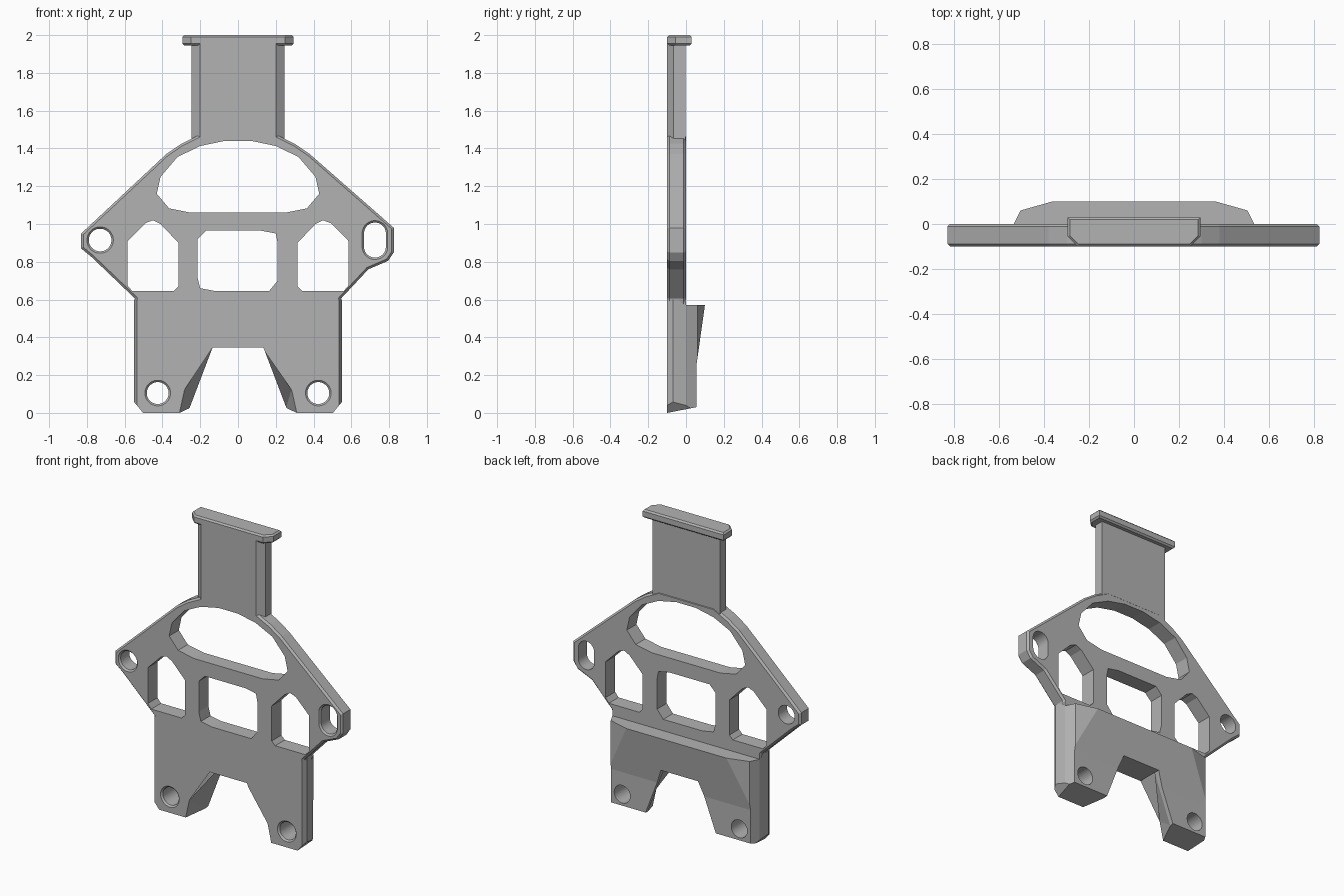
import bpy, bmesh, math

cube = bpy.data.objects.get("Cube")
if cube:
    bpy.data.objects.remove(cube, do_unlink=True)

grey = bpy.data.materials.new("mid grey")
grey.use_nodes = True
grey.diffuse_color = (0.45, 0.45, 0.45, 1)
grey.node_tree.nodes["Principled BSDF"].inputs["Base Color"].default_value = grey.diffuse_color


def loft(name, rings, bevel=0.0):
    """Closed solid through rings of 3D points; bevel chamfers both end caps."""
    bm = bmesh.new()
    loops = [[bm.verts.new(p) for p in ring] for ring in rings]
    caps = [bm.faces.new(loops[0]), bm.faces.new(loops[-1])]
    for a, b in zip(loops, loops[1:]):
        for i in range(len(a)):
            j = (i + 1) % len(a)
            bm.faces.new((a[i], a[j], b[j], b[i]))
    bmesh.ops.recalc_face_normals(bm, faces=bm.faces)
    if bevel:
        edges = {e for f in caps for e in f.edges}
        bmesh.ops.bevel(bm, geom=list(edges), offset=bevel, segments=1, affect='EDGES')
    mesh = bpy.data.meshes.new(name)
    bm.to_mesh(mesh)
    bm.free()
    mesh.materials.append(grey)
    ob = bpy.data.objects.new(name, mesh)
    bpy.context.collection.objects.link(ob)
    return ob


def front_prism(name, pts, y0, y1, bevel=0.0):
    return loft(name, [[(x, y, z) for x, z in pts] for y in (y0, y1)], bevel)


def plan_prism(name, pts, z0, z1, bevel=0.0):
    return loft(name, [[(x, y, z) for x, y in pts] for z in (z0, z1)], bevel)


def mirrored(half):
    return half + [(-x, v) for x, v in reversed(half)]


def boolean(ob, other, operation):
    mod = ob.modifiers.new("combine", 'BOOLEAN')
    mod.operation, mod.solver, mod.object = operation, 'EXACT', other
    with bpy.context.temp_override(object=ob, active_object=ob, selected_objects=[ob]):
        bpy.ops.object.modifier_apply(modifier=mod.name)
    bpy.data.objects.remove(other, do_unlink=True)


def countersunk_hole(ob, cx, cz, r, stretch=0.0):
    """Round or vertically slotted hole with a chamfered front rim."""
    rings = []
    for y, rad in ((-0.11, r + 0.02), (-0.09, r), (0.2, r)):
        ring = []
        for i in range(32):
            a = math.tau * (i + 0.5) / 32
            ring.append((cx + rad * math.cos(a), y,
                         cz + rad * math.sin(a) + math.copysign(stretch, math.sin(a))))
        rings.append(ring)
    boolean(ob, loft("hole_cutter", rings), 'DIFFERENCE')


# Flat upper plate with the two ears
plate_outline = [
    (0.2, 1.475), (0.3, 1.425), (0.38, 1.37), (0.825, 0.98), (0.825, 0.85),
    (0.795, 0.805), (0.69, 0.76), (0.545, 0.605), (0.52, 0.5), (-0.52, 0.5),
    (-0.545, 0.605), (-0.775, 0.825), (-0.83, 0.87), (-0.83, 0.95),
    (-0.38, 1.37), (-0.3, 1.425), (-0.2, 1.475)]
frame = front_prism("mounting_frame", plate_outline, -0.1, 0.0, 0.012)

# Lower block: side profile trimmed by a plan profile
side = [(-0.1, 0), (0.055, 0.03), (0.055, 0.25), (0.1, 0.57), (0, 0.57), (0, 0.6), (-0.1, 0.6)]
block = loft("lower_block", [[(x, y, z) for y, z in side] for x in (-0.7, 0.7)])
plan = mirrored([(0.535, -0.101), (0.55, -0.07), (0.535, 0.0), (0.505, 0.06), (0.36, 0.101)])
boolean(block, plan_prism("plan_trim", plan, -0.1, 0.7), 'INTERSECT')
foot = mirrored([(0.5, -0.003), (0.556, 0.065), (0.556, 0.8)])
boolean(block, front_prism("foot_trim", foot, -0.2, 0.2), 'INTERSECT')

# Tapered gap between the two legs
gap_front = mirrored([(0.135, 0.345), (0.285, 0.13), (0.325, -0.05)])
gap_back = mirrored([(0.135, 0.345), (0.255, 0.03), (0.29, -0.05)])
gap = loft("gap_cutter", [[(x, y, z) for x, z in pts] for y, pts in
                          ((-0.11, gap_front), (0.03, gap_back), (0.15, gap_back))])
boolean(block, gap, 'DIFFERENCE')
boolean(frame, block, 'UNION')

# Neck with chamfered front corners
neck = mirrored([(0.2, -0.1), (0.245, -0.065), (0.245, -0.003)])
boolean(frame, plan_prism("neck", neck, 1.4, 1.97), 'UNION')

# Arched upper opening
arch = mirrored([(0.25, 1.06), (0.365, 1.083), (0.43, 1.16), (0.41, 1.25),
                 (0.32, 1.355), (0.2, 1.413), (0.07, 1.44)])
boolean(frame, front_prism("arch_cutter", arch, -0.3, 0.3), 'DIFFERENCE')

# Central window
window = [(-0.215, 0.92), (-0.17, 0.965), (0.12, 0.965), (0.2, 0.95), (0.21, 0.9),
          (0.21, 0.7), (0.165, 0.645), (-0.12, 0.645), (-0.2, 0.66), (-0.215, 0.72)]
boolean(frame, front_prism("window_cutter", window, -0.3, 0.3), 'DIFFERENCE')

# Pointed side windows
pointed = [(0.585, 0.91), (0.49, 1.005), (0.45, 1.02), (0.41, 1.0), (0.315, 0.9),
           (0.315, 0.67), (0.34, 0.645), (0.56, 0.645), (0.585, 0.675)]
for s in (1, -1):
    cutter = front_prism("side_window_cutter", [(s * x, z) for x, z in pointed], -0.3, 0.3)
    boolean(frame, cutter, 'DIFFERENCE')

# Screw holes: round and slotted ears, two in the legs
countersunk_hole(frame, -0.73, 0.915, 0.06)
countersunk_hole(frame, 0.725, 0.915, 0.058, 0.035)
for s in (1, -1):
    countersunk_hole(frame, s * 0.425, 0.105, 0.058)

# Cap on top of the neck
cap = mirrored([(0.25, -0.1), (0.295, -0.055), (0.295, 0.03)])
plan_prism("top_cap", cap, 1.945, 2.0, 0.01)
